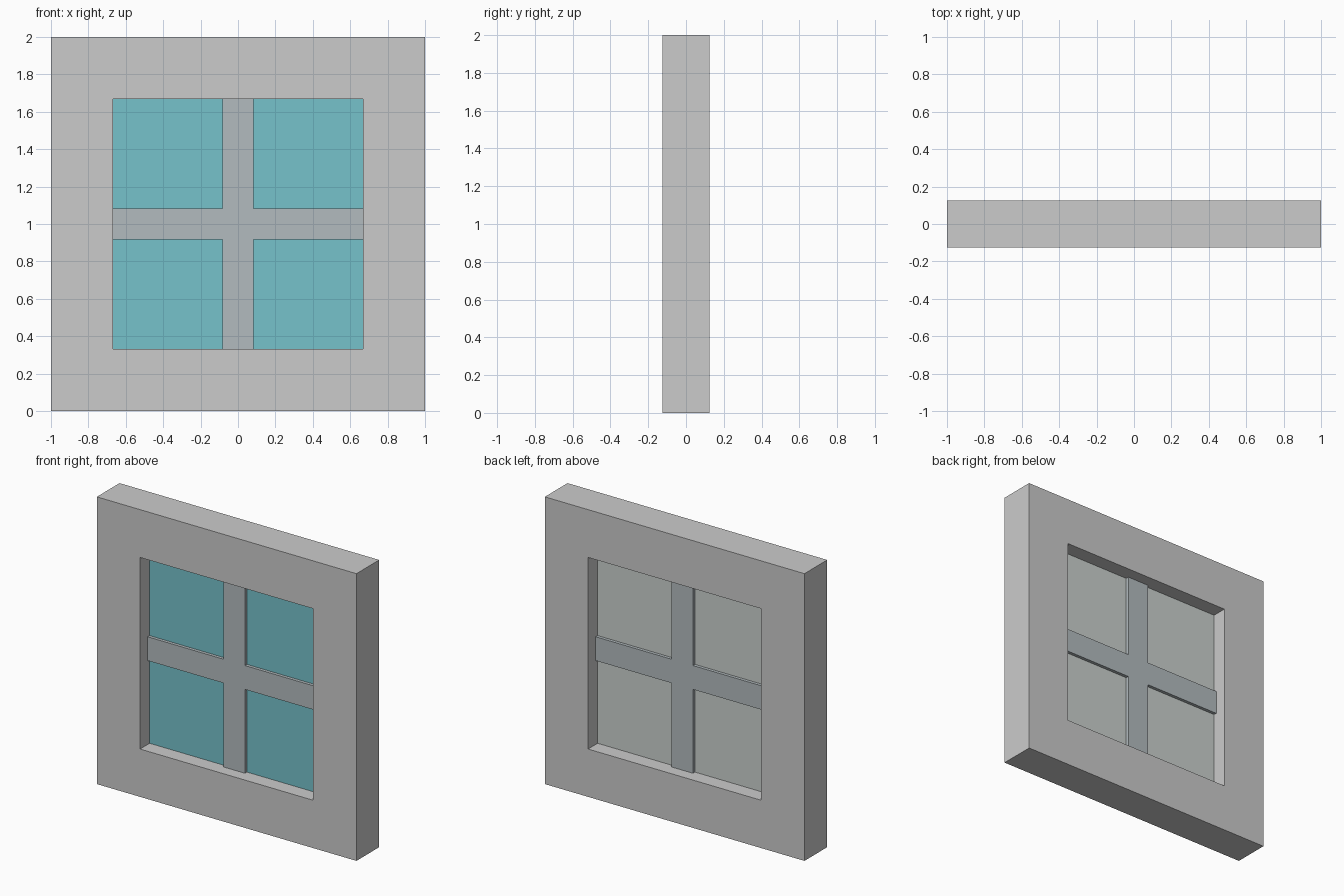
import bpy, bmesh

if "Cube" in bpy.data.objects:
    bpy.data.objects.remove(bpy.data.objects["Cube"])

OPEN = 0.667      # half width of the opening
BAR = 0.083       # half width of the glazing bars
MID = 1.0         # height of the centre


def finish(name, bm, materials=()):
    bmesh.ops.recalc_face_normals(bm, faces=bm.faces[:])
    mesh = bpy.data.meshes.new(name)
    bm.to_mesh(mesh)
    bm.free()
    obj = bpy.data.objects.new(name, mesh)
    obj.location.z = MID
    bpy.context.collection.objects.link(obj)
    for m in materials:
        mesh.materials.append(m)
    return obj


def colour(name, rgb):
    m = bpy.data.materials.new(name)
    m.diffuse_color = (*rgb, 1)
    m.use_nodes = True
    m.node_tree.nodes["Principled BSDF"].inputs["Base Color"].default_value = m.diffuse_color
    return m


def box(sx, sy, sz):
    bm = bmesh.new()
    bmesh.ops.create_cube(bm, size=1)
    bmesh.ops.scale(bm, vec=(sx, sy, sz), verts=bm.verts)
    return bm


# Outer frame: inset front and back, then bridge through to make the opening
bm = box(2, 0.25, 2)
bm.normal_update()
sides = [f for f in bm.faces if abs(f.normal.y) > 0.9]
bmesh.ops.inset_individual(bm, faces=sides, thickness=1 - OPEN, use_even_offset=True)
rims = [e for f in sides for e in f.edges]
bmesh.ops.delete(bm, geom=sides, context='FACES_ONLY')
bmesh.ops.bridge_loops(bm, edges=rims)
finish("window_frame", bm)

# Glazing bars: one extruded cross
bm = bmesh.new()
corner = [(OPEN, -BAR), (OPEN, BAR), (BAR, BAR)]
cross = []
for _ in range(4):
    cross += corner
    corner = [(-z, x) for x, z in corner]
face = bm.faces.new([bm.verts.new((x, -0.042, z)) for x, z in cross])
ext = bmesh.ops.extrude_face_region(bm, geom=[face], use_keep_orig=True)
moved = [g for g in ext["geom"] if isinstance(g, bmesh.types.BMVert)]
bmesh.ops.translate(bm, vec=(0, 0.084, 0), verts=moved)
finish("glazing_bars", bm, [colour("bar_grey", (0.45, 0.50, 0.52))])

# Glass pane: teal on the front face, pale grey behind
bm = box(2 * OPEN, 0.04, 2 * OPEN)
bm.normal_update()
for f in bm.faces:
    f.material_index = 0 if f.normal.y < -0.9 else 1
finish("glass_pane", bm, [colour("teal_glass", (0.18, 0.54, 0.60)),
                          colour("pale_glass", (0.60, 0.64, 0.62))])
